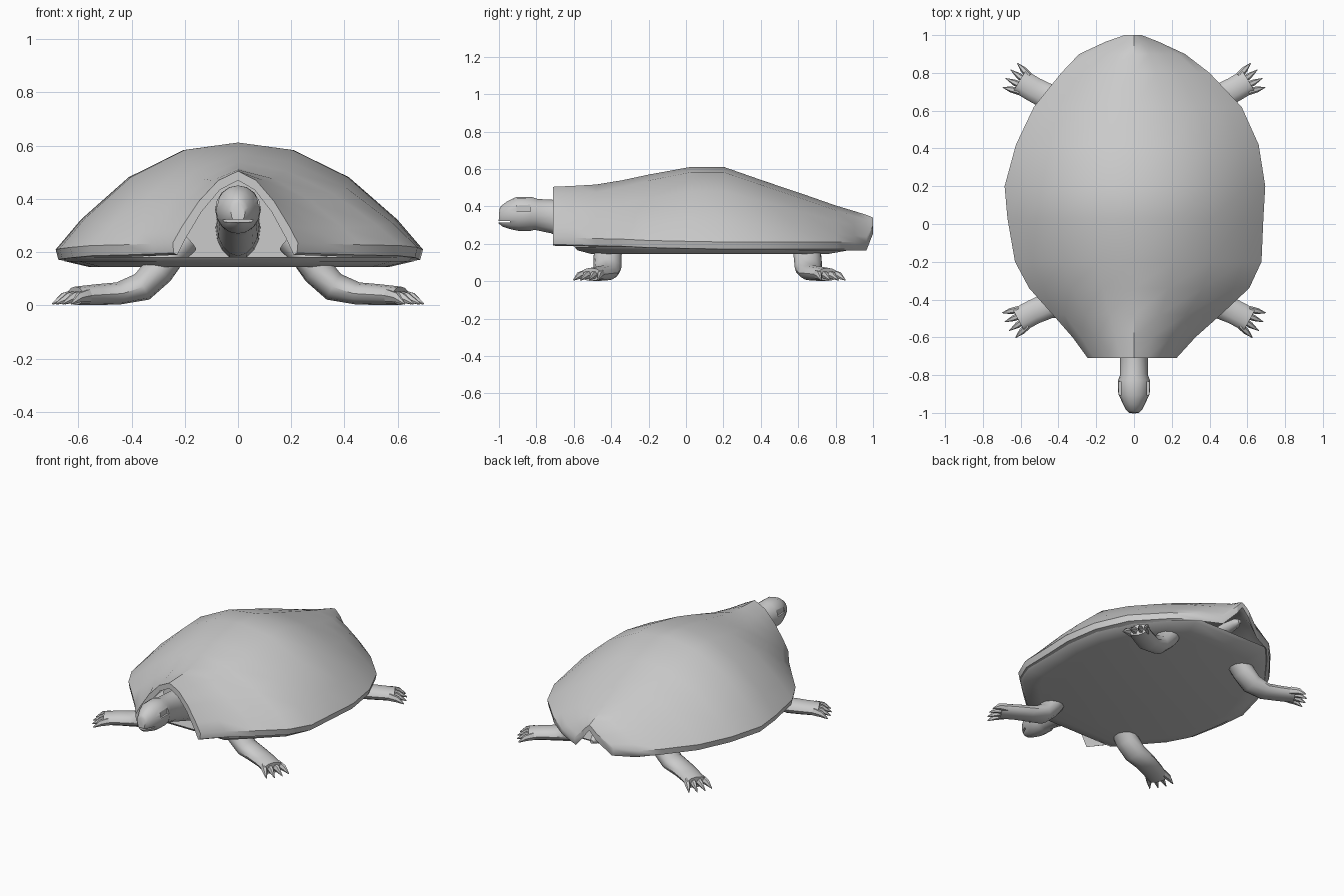
import bpy, bmesh, math
from mathutils import Vector

if "Cube" in bpy.data.objects:
    bpy.data.objects.remove(bpy.data.objects["Cube"])

skin = bpy.data.materials.new("plain_grey")
skin.diffuse_color = (0.6, 0.6, 0.6, 1)
skin.use_nodes = True
skin.node_tree.nodes["Principled BSDF"].inputs["Base Color"].default_value = skin.diffuse_color


def make(name, rings, caps=True, angle=40):
    """Skin a list of closed vertex rings into one smooth-shaded object."""
    bm = bmesh.new()
    vs = [[bm.verts.new(p) for p in r] for r in rings]
    n = len(rings[0])
    for a, b in zip(vs, vs[1:]):
        for i in range(n):
            j = (i + 1) % n
            bm.faces.new((a[i], a[j], b[j], b[i]))
    if caps:
        bm.faces.new(vs[0])
        if len(vs) > 1:
            bm.faces.new(vs[-1])
    bmesh.ops.recalc_face_normals(bm, faces=bm.faces)
    me = bpy.data.meshes.new(name)
    bm.to_mesh(me)
    bm.free()
    me.materials.append(skin)
    ob = bpy.data.objects.new(name, me)
    bpy.context.collection.objects.link(ob)
    bpy.ops.object.select_all(action='DESELECT')
    ob.select_set(True)
    bpy.context.view_layer.objects.active = ob
    bpy.ops.object.shade_smooth_by_angle(angle=math.radians(angle))
    return ob


def tube(name, path, n=12, angle=40):
    """Loft ellipses along a path of (centre, half width, half height)."""
    rings = []
    for k, (c, hw, hh) in enumerate(path):
        d = Vector(path[min(k + 1, len(path) - 1)][0]) - Vector(path[max(k - 1, 0)][0])
        d.normalize()
        side = d.cross(Vector((0, 0, 1))).normalized()
        up = side.cross(d)
        rings.append([Vector(c) + side * hw * math.cos(2 * math.pi * i / n)
                      + up * hh * math.sin(2 * math.pi * i / n) for i in range(n)])
    return make(name, rings, angle=angle)


# Shell stations: y, left width, right width, rim z, ridge z, arch exponent
stations = [
    (-.71, .245, .225, .235, .505, 1.7),
    (-.60, .325, .325, .232, .510, 1.6),
    (-.48, .430, .460, .228, .517, 1.6),
    (-.34, .555, .610, .225, .540, 1.8),
    (-.20, .630, .675, .218, .570, 2.0),
    (.03, .670, .685, .213, .612, 2.2),
    (.20, .685, .695, .210, .612, 2.2),
    (.42, .625, .660, .210, .535, 2.1),
    (.62, .530, .570, .210, .468, 1.9),
    (.80, .385, .400, .210, .405, 1.7),
    (.90, .290, .270, .210, .375, 1.5),
    (.965, .150, .130, .210, .355, 1.4),
    (1.0, .050, .040, .300, .340, 1.2),
]
steps = (-1, -.86, -.6, -.3, 0, .3, .6, .86, 1)


def arch(s, scale=1, rim_drop=0, ridge_drop=0):
    y, wl, wr, rim, ridge, p = s
    lo, hi = rim - rim_drop, ridge - ridge_drop
    return [(t * scale * (wl if t < 0 else wr), y,
             lo + (hi - lo) * (1 - abs(t) ** p)) for t in steps]


# Shell: outer dome, lip and inner dome in one closed skin
shell_rings = []
for s in stations:
    y, wl, wr, rim = s[:4]
    shell_rings.append(arch(s) + [(wr * .985, y, rim - .038)]
                       + arch(s, .93, .045, .035)[::-1]
                       + [(-wl * .985, y, rim - .038)])
make("shell", shell_rings, caps=False, angle=35)
# Close the thin front and rear edges of the shell
for name, ring in (("shell_front_edge", shell_rings[0]), ("shell_rear_edge", shell_rings[-1])):
    make(name, [ring])

# Wall inside the neck opening
make("opening_wall", [[(-.5, -.34, .17)] + arch(stations[3], .95, .045, .02) + [(.5, -.34, .17)]])

# Belly plate
body = stations[1:11]


def belly_ring(scale, z):
    return ([(s[2] * scale, s[0] * (scale + .02), z) for s in body]
            + [(-s[1] * scale, s[0] * (scale + .02), z) for s in reversed(body)])


make("belly", [belly_ring(.97, .182), belly_ring(.95, .166), belly_ring(.82, .145)])

# Head and neck
head = tube("head_and_neck", [
    ((0, -1.0, .348), .026, .038),
    ((0, -.985, .347), .042, .055),
    ((0, -.945, .352), .062, .076),
    ((0, -.90, .360), .083, .091),
    ((0, -.83, .360), .086, .091),
    ((0, -.80, .357), .074, .083),
    ((0, -.71, .346), .074, .090),
    ((0, -.50, .305), .080, .120),
    ((0, -.30, .290), .085, .120)], n=16)


# Mouth slit and eye sockets cut into the head
def cut(name, loc, size):
    bpy.ops.mesh.primitive_cube_add(size=1, location=loc)
    c = bpy.context.object
    c.name = name
    c.scale = size
    c.hide_render = True
    c.display_type = 'WIRE'
    c.hide_set(True)
    m = head.modifiers.new(name, 'BOOLEAN')
    m.operation = 'DIFFERENCE'
    m.solver = 'EXACT'
    m.object = c


cut("mouth_cutter", (0, -.99, .318), (.2, .1, .01))
for sx in (-1, 1):
    cut("eye_cutter", (sx * .095, -.87, .395), (.05, .075, .045))

# Legs and claws, mirrored left and right
front_path = [((.20, -.40, .25), .075, .06), ((.25, -.41, .20), .075, .06),
              ((.30, -.42, .13), .075, .06), ((.36, -.42, .07), .074, .055),
              ((.45, -.43, .045), .070, .042), ((.53, -.465, .041), .066, .039),
              ((.61, -.508, .036), .066, .035)]
rear_path = [((.20, .63, .25), .075, .06), ((.25, .64, .20), .075, .06),
             ((.30, .65, .13), .075, .06), ((.36, .655, .07), .074, .055),
             ((.45, .67, .045), .070, .042), ((.53, .712, .041), .066, .039),
             ((.605, .757, .036), .066, .035)]
for part, path in (("front", front_path), ("rear", rear_path)):
    for side, sx in (("left", -1), ("right", 1)):
        pts = [((c[0] * sx, c[1], c[2]), w, h) for c, w, h in path]
        tube(f"{part}_{side}_leg", pts)
        end = Vector(pts[-1][0])
        d = end - Vector(pts[-2][0])
        d.z = 0
        d.normalize()
        across = Vector((-d.y, d.x, 0))
        for k in (-1.5, -.5, .5, 1.5):
            base = end + across * k * .032 - d * .03
            out = (d + across * k * .2).normalized()
            reach = .105 - .008 * abs(k)
            spots = [(base, .019, .026), (base + out * .05, .016, .020),
                     (base + out * reach, .002, .003)]
            heights = (.038, .030, .006)
            tube(f"{part}_{side}_claw",
                 [((p.x, p.y, z), w, h) for (p, w, h), z in zip(spots, heights)], n=6)

# Tail
tube("tail", [((0, .72, .21), .06, .04), ((0, .86, .225), .04, .035),
              ((0, .94, .225), .03, .028), ((0, .975, .222), .012, .012)], n=10)
